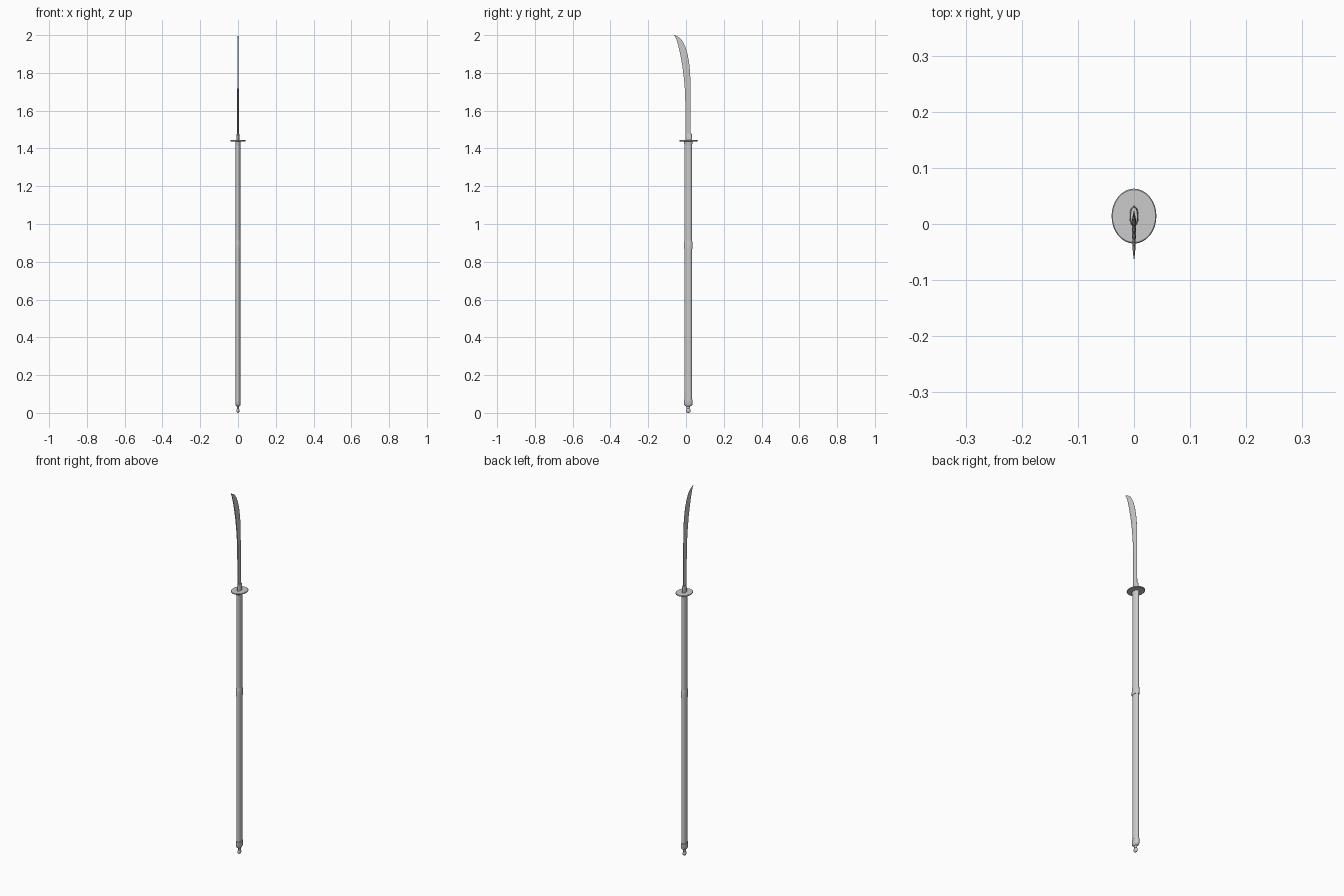
import bpy, bmesh, math

CY = 0.012   # y centre of the pole
SEG = 32


def loft(name, rings, angle=35):
    """Skin closed rings of points, cap both ends."""
    bm = bmesh.new()
    rows = [[bm.verts.new(p) for p in ring] for ring in rings]
    n = len(rows[0])
    for a, b in zip(rows, rows[1:]):
        for i in range(n):
            j = (i + 1) % n
            bm.faces.new((a[i], a[j], b[j], b[i]))
    bm.faces.new(rows[0][::-1])
    bm.faces.new(rows[-1])
    bmesh.ops.recalc_face_normals(bm, faces=bm.faces)
    me = bpy.data.meshes.new(name)
    bm.to_mesh(me)
    bm.free()
    ob = bpy.data.objects.new(name, me)
    bpy.context.collection.objects.link(ob)
    bpy.ops.object.select_all(action='DESELECT')
    ob.select_set(True)
    bpy.context.view_layer.objects.active = ob
    bpy.ops.object.shade_smooth_by_angle(angle=math.radians(angle))
    return ob


def oval(name, profile, cy=CY):
    """Stack of elliptical rings given as (z, x radius, y radius)."""
    return loft(name, [[(rx * math.cos(t), cy + ry * math.sin(t), z)
                        for t in (2 * math.pi * i / SEG for i in range(SEG))]
                       for z, rx, ry in profile])


# Pole with oval section
oval("pole", [(0.05, .0125, .020), (1.425, .0125, .020)])

# Flared band half way up, stepped at its lower end
oval("middle_band", [(.868, .0125, .020), (.868, .0142, .0235), (.885, .0142, .0235),
                     (.905, .0136, .022), (.912, .0125, .020)])

# Collar under the guard
oval("upper_collar", [(1.42, .0125, .020), (1.424, .0135, .0215),
                      (1.437, .0135, .0215), (1.44, .011, .019)])

# Butt cap, neck and end knob
oval("butt_cap", [(.072, .0125, .020), (.070, .014, .023), (.045, .014, .023),
                  (.038, .011, .018), (.034, .007, .011)])
oval("butt_neck", [(.022, .006, .009), (.036, .006, .009)])
oval("butt_knob", [(.012 - .012 * math.cos(math.pi * k / 10),
                    max(.008 * math.sin(math.pi * k / 10), .0005),
                    max(.013 * math.sin(math.pi * k / 10), .0005)) for k in range(11)])

# Guard disc
oval("guard", [(1.438, .0385, .047), (1.4395, .040, .049),
               (1.4425, .040, .049), (1.444, .0385, .047)], 0.014)

# Blade collar
oval("blade_collar", [(1.442, .0085, .018), (1.474, .0075, .017), (1.48, .006, .0155)], 0.014)

# Blade: (z, back y, cutting edge y, half thickness)
stations = [(1.45, -.003, .024, .0040), (1.60, -.003, .0235, .0040), (1.70, -.005, .0235, .0040),
            (1.76, -.010, .0230, .0039), (1.80, -.0145, .0220, .0038), (1.85, -.0215, .0170, .0036),
            (1.90, -.0310, .0085, .0034), (1.94, -.0400, -.0040, .0031), (1.965, -.0470, -.0160, .0028),
            (1.983, -.0530, -.0300, .0024), (1.993, -.0580, -.0440, .0018), (2.0, -.0630, -.0610, .0005)]
blade = []
for z, back, edge, t in stations:
    ridge = back + .35 * (edge - back)
    blade.append([(-t * .55, back, z), (t * .55, back, z), (t, ridge, z),
                  (.0003, edge, z), (-.0003, edge, z), (-t, ridge, z)])
loft("blade", blade, 12)
